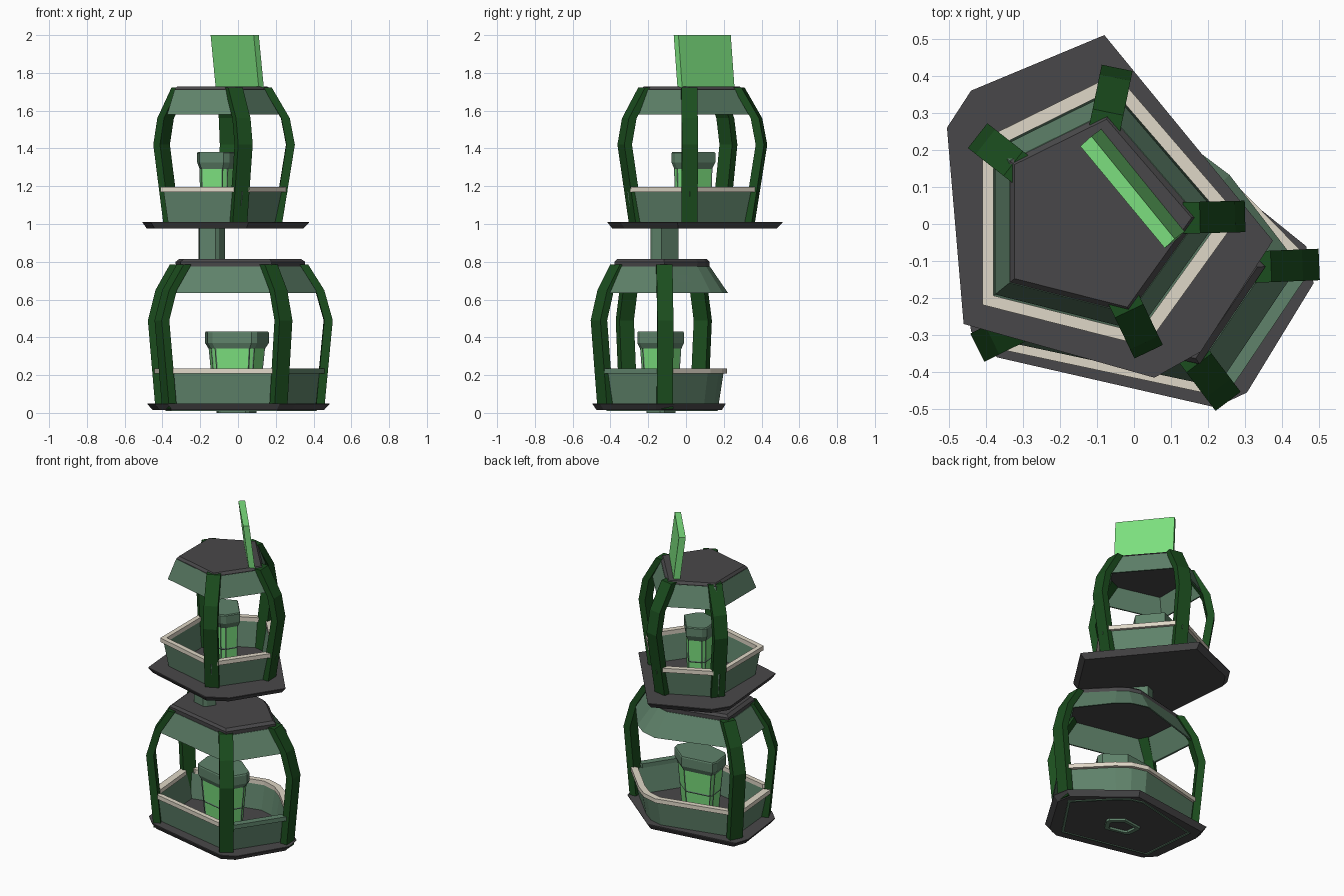
import bpy, bmesh, math
from mathutils import Vector

if "Cube" in bpy.data.objects:
    bpy.data.objects.remove(bpy.data.objects["Cube"])


def mat(name, col):
    m = bpy.data.materials.new(name)
    m.diffuse_color = (*col, 1)
    m.use_nodes = True
    m.node_tree.nodes["Principled BSDF"].inputs["Base Color"].default_value = m.diffuse_color
    return m


DARK = mat("charcoal", (0.066, 0.064, 0.067))
POST = mat("deep green", (0.011, 0.075, 0.013))
SAGE = mat("sage green", (0.115, 0.225, 0.145))
RAIL = mat("warm beige", (0.74, 0.68, 0.57))
GLOW = mat("bright green", (0.2, 0.74, 0.21))


def finish(name, bm, *mats):
    bmesh.ops.recalc_face_normals(bm, faces=bm.faces)
    me = bpy.data.meshes.new(name)
    bm.to_mesh(me)
    bm.free()
    for m in mats:
        me.materials.append(m)
    ob = bpy.data.objects.new(name, me)
    bpy.context.collection.objects.link(ob)
    return ob


def skin(bm, rows, mat_index=0):
    """Closed-section tube through rows of four points, with end caps."""
    rows = [[bm.verts.new(p) for p in r] for r in rows]
    for a, b in zip(rows, rows[1:]):
        for i in range(4):
            j = (i + 1) % 4
            bm.faces.new((a[i], a[j], b[j], b[i]))
    bm.faces.new(rows[0])
    bm.faces.new(rows[-1])


def loft(name, outline, c, rings, mats, closed=False, panels=0, flare=()):
    """Stack scaled copies of an outline about c; closed joins last ring to first."""
    bm = bmesh.new()
    n = len(outline)
    vs = []
    for s, z in rings:
        row = []
        for i, (x, y) in enumerate(outline):
            k = s + (0.1 if i in flare and s > 0.85 else 0)
            row.append(bm.verts.new((c[0] + (x - c[0]) * k, c[1] + (y - c[1]) * k, z)))
        vs.append(row)
    sides = []
    for k in range(len(rings) if closed else len(rings) - 1):
        a, b = vs[k], vs[(k + 1) % len(rings)]
        for i in range(n):
            j = (i + 1) % n
            sides.append(bm.faces.new((a[i], a[j], b[j], b[i])))
    if not closed:
        bm.faces.new(vs[0])
        bm.faces.new(vs[-1])
    bmesh.ops.recalc_face_normals(bm, faces=bm.faces)
    if panels:
        # glowing windows, inset in the side faces
        bmesh.ops.inset_individual(bm, faces=sides, thickness=panels, depth=-0.003)
        for f in sides:
            f.material_index = 1
    return finish(name, bm, *mats)


def post(name, corner, c, path, width=0.085, thick=0.045):
    """Bent flat post; path is (radial offset of outer face from corner, z)."""
    p = Vector(corner)
    d = (p - Vector(c)).normalized()
    t = Vector((-d.y, d.x))
    rows = []
    for off, z in path:
        row = []
        for r, w in ((0, -1), (0, 1), (-thick, 1), (-thick, -1)):
            row.append((*(p + d * (off + r) + t * (w * width / 2)), z))
        rows.append(row)
    bm = bmesh.new()
    skin(bm, rows)
    finish(name, bm, POST)


def rail(name, pts, c, z, m, trim=0.04):
    """Rail between two posts, following the outline points."""
    o = Vector(c)
    pts = [Vector(p) for p in pts]
    pts[0] = pts[0] + (pts[1] - pts[0]).normalized() * trim
    pts[-1] = pts[-1] + (pts[-2] - pts[-1]).normalized() * trim
    bm = bmesh.new()
    skin(bm, [[(*(o + (p - o) * s), h) for s, h in
               ((1.015, z), (1.015, z + 0.027), (0.905, z + 0.027), (0.905, z))] for p in pts])
    finish(name, bm, m)


# plan outlines of the two tiers (counter-clockwise)
LOW_C, UP_C = (-0.01, -0.13), (-0.13, 0.01)
LOW = [(0.242, -0.463), (0.48, -0.11), (0.25, 0.125), (0.17, 0.185), (0.07, 0.212),
       (-0.44, 0.09), (-0.405, -0.325)]
LOW_FLOOR = [(0.22, -0.495), (0.305, -0.455), (0.485, -0.16), (0.465, -0.06), (0.13, 0.21),
             (-0.45, 0.13), (-0.48, 0.04), (-0.44, -0.29), (-0.37, -0.36)]
UP = [(-0.05, 0.40), (-0.405, 0.225), (-0.405, -0.215), (0.03, -0.325), (0.278, 0.02)]
UP_FLOOR = [(-0.08, 0.51), (-0.44, 0.36), (-0.505, 0.26), (-0.46, -0.27),
            (0.055, -0.415), (0.18, -0.345), (0.375, -0.045)]


def tier(tag, outline, c, floor, z0, wall_z, wall_top, eave_z, roof_z, top_z, eave_s,
         posts, path, green_rail=None, flare=()):
    loft(tag + "_floor", floor, c, [(0.94, z0 - 0.03), (1.0, z0 + 0.002), (1.0, z0 + 0.006)], [DARK])
    loft(tag + "_wall", outline, c, [(0.87, wall_z), (0.96, wall_top), (0.92, wall_top), (0.83, wall_z)],
         [SAGE], closed=True)
    loft(tag + "_eave", outline, c, [(eave_s, eave_z), (0.75, roof_z + 0.01),
                                     (0.72, roof_z + 0.01), (eave_s - 0.03, eave_z)],
         [SAGE], closed=True, flare=flare)
    loft(tag + "_roof", outline, c, [(0.74, roof_z), (0.745, top_z - 0.015), (0.70, top_z)], [DARK])
    for k, i in enumerate(posts):
        post(f"{tag}_post_{k + 1}", outline[i], c, path)
        end = posts[(k + 1) % len(posts)]
        end += len(outline) if end <= i else 0
        run = [outline[q % len(outline)] for q in range(i, end + 1)]
        rail(f"{tag}_rail_{k + 1}", run, c, wall_top - 0.002, SAGE if k == green_rail else RAIL)


tier("lower", LOW, LOW_C, LOW_FLOOR, 0.045, 0.01, 0.21, 0.635, 0.765, 0.815, 0.93, (0, 1, 5, 6),
     [(-0.025, 0.02), (0.02, 0.49), (-0.025, 0.65), (-0.11, 0.785)], green_rail=0, flare=(2, 3, 4))
tier("upper", UP, UP_C, UP_FLOOR, 1.005, 1.0, 1.172, 1.58, 1.70, 1.728, 0.89, (0, 1, 3, 4),
     [(-0.045, 1.005), (0.022, 1.42), (-0.005, 1.56), (-0.1, 1.722)])


def moved(outline, c, to):
    return [(x - c[0] + to[0], y - c[1] + to[1]) for x, y in outline]


# lantern columns with glowing panels
loft("lower_column_foot", LOW_FLOOR, LOW_C, [(0.22, 0.0), (0.22, 0.06), (0.16, 0.06), (0.16, 0.0)],
     [SAGE], closed=True)
loft("lower_column", LOW_FLOOR, LOW_C, [(0.25, 0.045), (0.28, 0.2), (0.31, 0.345)],
     [SAGE, GLOW], panels=0.008)
loft("lower_column_cap", LOW_FLOOR, LOW_C,
     [(0.31, 0.34), (0.35, 0.37), (0.35, 0.425), (0.34, 0.432)], [SAGE])
UC = (-0.122, 0.03)
UCOL = moved(UP_FLOOR, UP_C, UC)
loft("upper_column", UCOL, UC, [(0.2, 1.0), (0.21, 1.15), (0.22, 1.3)], [SAGE, GLOW], panels=0.008)
loft("upper_column_cap", UCOL, UC, [(0.215, 1.29), (0.25, 1.325), (0.25, 1.376), (0.24, 1.382)], [SAGE])

# stem joining the tiers
SC = (-0.15, -0.12)
loft("joining_stem", moved(UP_FLOOR, UP_C, SC), SC, [(0.16, 0.79), (0.16, 0.99)], [SAGE])

# leaning panel on the roof
top = [(-0.145, 0.21), (-0.115, 0.237), (0.11, -0.04), (0.083, -0.065)]
bm = bmesh.new()
skin(bm, [[(x + 0.027, y + 0.02, 1.72) for x, y in top], [(x, y, 2.0) for x, y in top]])
finish("roof_panel", bm, GLOW)
